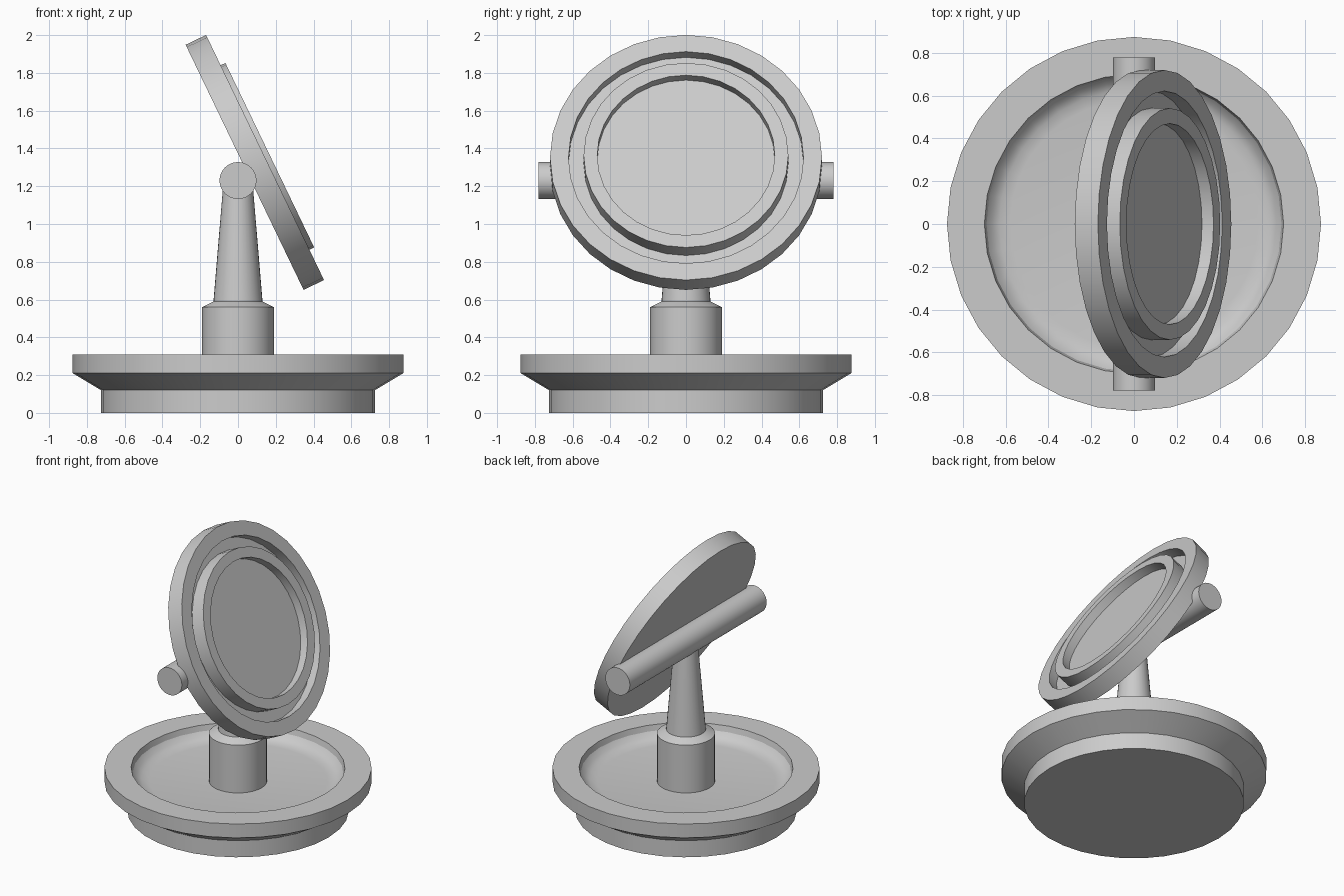
import bpy, math
from mathutils import Matrix, Vector

if "Cube" in bpy.data.objects:
    bpy.data.objects.remove(bpy.data.objects["Cube"])

SIDES = 32


def lathe(name, profile, matrix=Matrix.Identity(4)):
    """Revolve (radius, height) points around z; radius 0 makes a pole."""
    verts, rings, faces = [], [], []
    for r, z in profile:
        if r == 0:
            rings.append([len(verts)] * SIDES)
            verts.append((0, 0, z))
        else:
            rings.append(list(range(len(verts), len(verts) + SIDES)))
            for i in range(SIDES):
                a = 2 * math.pi * i / SIDES
                verts.append((r * math.cos(a), r * math.sin(a), z))
    for lo, hi in zip(rings, rings[1:]):
        for i in range(SIDES):
            j = (i + 1) % SIDES
            face = list(dict.fromkeys((lo[i], lo[j], hi[j], hi[i])))
            faces.append(face)
    mesh = bpy.data.meshes.new(name)
    mesh.from_pydata(verts, [], faces)
    mesh.update()
    obj = bpy.data.objects.new(name, mesh)
    bpy.context.collection.objects.link(obj)
    obj.matrix_world = matrix
    bpy.ops.object.select_all(action='DESELECT')
    obj.select_set(True)
    bpy.context.view_layer.objects.active = obj
    bpy.ops.object.shade_smooth_by_angle(angle=math.radians(25))
    return obj


# Dished base with flared rim and rounded inner wall
lathe("base_dish", [
    (0, 0), (0.725, 0), (0.725, 0.12), (0.875, 0.21), (0.875, 0.31),
    (0.70, 0.31), (0.69, 0.27), (0.665, 0.24), (0.63, 0.222),
    (0.58, 0.215), (0, 0.215)])

# Collar and tapered stem
lathe("stem", [
    (0, 0.20), (0.19, 0.20), (0.19, 0.56), (0.13, 0.59),
    (0.078, 1.21), (0, 1.21)])

# Horizontal pivot bar along y
lathe("pivot_bar", [(0, -0.78), (0.098, -0.78), (0.098, 0.78), (0, 0.78)],
      Matrix.Translation((0, 0, 1.23)) @ Matrix.Rotation(math.pi / 2, 4, 'X'))

# Tilted round head: outer rim, groove, raised inner ring, recessed face
tilt = math.radians(64.3)
lathe("tilted_head", [
    (0, 0), (0.72, 0), (0.72, 0.12), (0.622, 0.12), (0.622, 0.05),
    (0.542, 0.05), (0.542, 0.148), (0.47, 0.148), (0.47, 0.088), (0, 0.088)],
      Matrix.Translation((0.035, 0, 1.30)) @ Matrix.Rotation(tilt, 4, 'Y'))
